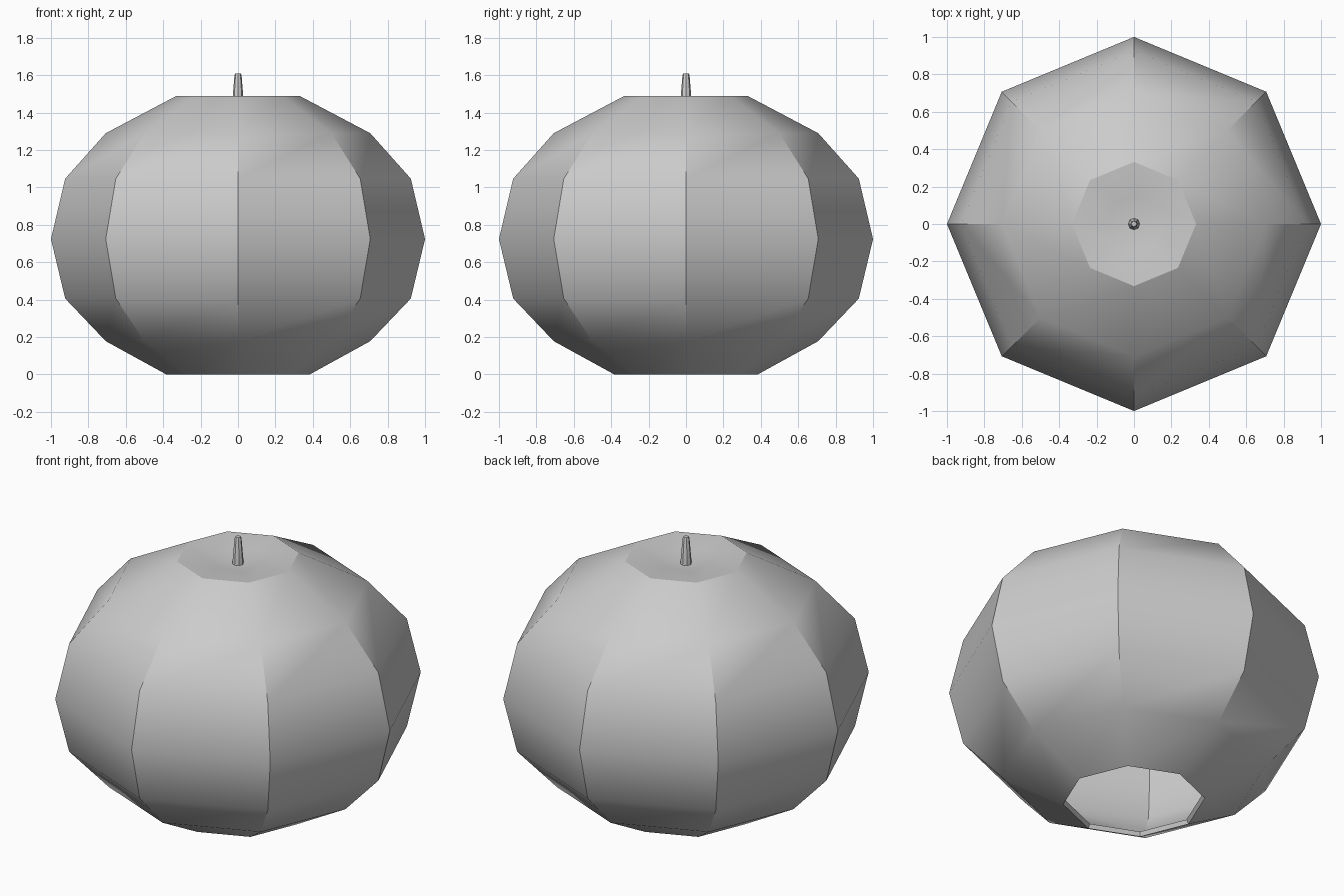
import bpy, bmesh, math

if "Cube" in bpy.data.objects:
    bpy.data.objects.remove(bpy.data.objects["Cube"])

SIDES = 8


def lathe(name, profile, sides=SIDES, cap_start=False, cap_end=False):
    """Revolve (radius, z) points round the z axis; radius 0 makes a pole."""
    bm = bmesh.new()
    rings = []
    for r, z in profile:
        if r == 0:
            rings.append([bm.verts.new((0, 0, z))] * sides)
        else:
            rings.append([bm.verts.new((r * math.cos(a), r * math.sin(a), z))
                          for a in (2 * math.pi * i / sides for i in range(sides))])
    for lo, hi in zip(rings, rings[1:]):
        for i in range(sides):
            j = (i + 1) % sides
            bm.faces.new(list(dict.fromkeys((lo[i], lo[j], hi[j], hi[i]))))
    if cap_start:
        bm.faces.new(rings[0][::-1])
    if cap_end:
        bm.faces.new(rings[-1])
    mesh = bpy.data.meshes.new(name)
    bm.to_mesh(mesh)
    bm.free()
    obj = bpy.data.objects.new(name, mesh)
    bpy.context.collection.objects.link(obj)
    bpy.ops.object.select_all(action='DESELECT')
    obj.select_set(True)
    bpy.context.view_layer.objects.active = obj
    return obj


# Hollow eight-sided body, open underneath, with a shallow dimple on top
body = lathe("body", [(0.383, 0.0), (0.707, 0.178), (0.924, 0.406), (1.0, 0.724),
                      (0.924, 1.047), (0.707, 1.29), (0.332, 1.488),
                      (0.15, 1.475), (0, 1.445)])
shell = body.modifiers.new("shell", 'SOLIDIFY')
shell.thickness = 0.027
shell.offset = -1
bpy.ops.object.modifier_apply(modifier=shell.name)
bpy.ops.object.shade_smooth_by_angle(angle=math.radians(30))

# Tapered stem rising from the dimple
stem = lathe("stem", [(0.032, 1.44), (0.019, 1.60), (0.014, 1.61)],
             cap_start=True, cap_end=True)
bpy.ops.object.shade_smooth_by_angle(angle=math.radians(30))
